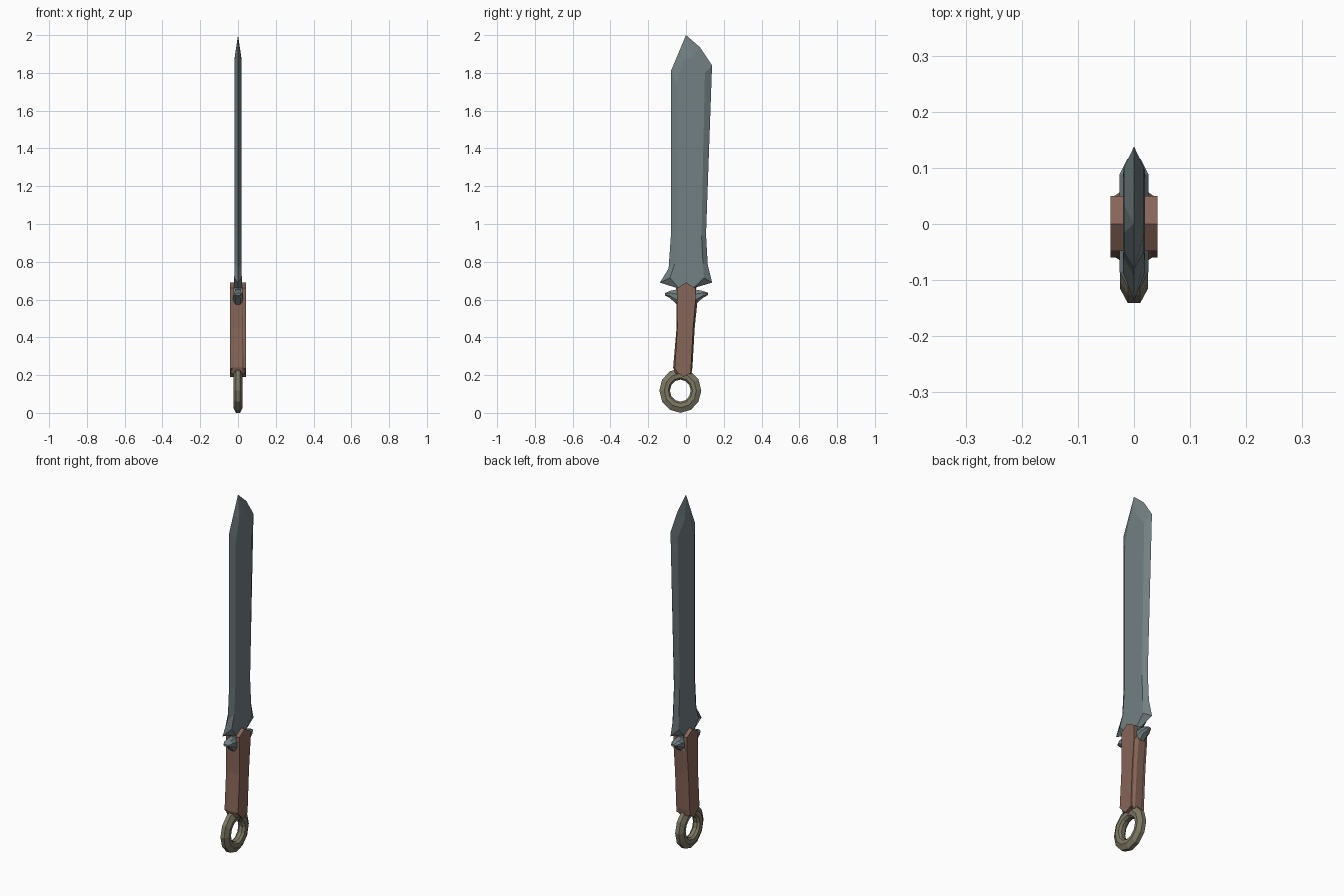
import bpy, bmesh, math

if "Cube" in bpy.data.objects:
    bpy.data.objects.remove(bpy.data.objects["Cube"])


def material(name, rgb):
    m = bpy.data.materials.new(name)
    m.diffuse_color = (*rgb, 1)
    m.use_nodes = True
    m.node_tree.nodes["Principled BSDF"].inputs["Base Color"].default_value = m.diffuse_color
    return m


steel = material("blue grey steel", (0.17, 0.215, 0.225))
leather = material("brown leather", (0.24, 0.13, 0.095))
bronze = material("dull bronze", (0.205, 0.19, 0.13))


def loft(name, rings, mat, closed=False):
    """Skin equal-sized rings of (x, y, z) points; closed joins last to first."""
    bm = bmesh.new()
    rows = [[bm.verts.new(p) for p in r] for r in rings]
    n = len(rows[0])
    pairs = list(zip(rows, rows[1:])) + ([(rows[-1], rows[0])] if closed else [])
    for a, b in pairs:
        for i in range(n):
            j = (i + 1) % n
            bm.faces.new((a[i], a[j], b[j], b[i]))
    if not closed:
        bm.faces.new(rows[0])
        bm.faces.new(rows[-1])
    bmesh.ops.remove_doubles(bm, verts=bm.verts, dist=0.0004)
    bmesh.ops.recalc_face_normals(bm, faces=bm.faces)
    me = bpy.data.meshes.new(name)
    bm.to_mesh(me)
    bm.free()
    me.materials.append(mat)
    ob = bpy.data.objects.new(name, me)
    bpy.context.collection.objects.link(ob)
    return ob


def blade_ring(h, el, il, ir, er):
    """Edge, two ridges, edge; ridges mirrored across x."""
    return [(0, *el), (h, *il), (h, *ir), (0, *er), (-h, *ir), (-h, *il)]


# Blade: double bevelled, flared at the base, asymmetric tip
tip = (0.0, 2.0)
loft("blade", [
    blade_ring(0.018, (-0.045, 0.56), (-0.04, 0.56), (0.04, 0.56), (0.045, 0.56)),
    blade_ring(0.020, (-0.052, 0.662), (-0.04, 0.662), (0.04, 0.662), (0.055, 0.665)),
    blade_ring(0.020, (-0.138, 0.69), (-0.085, 0.715), (0.095, 0.715), (0.138, 0.69)),
    blade_ring(0.019, (-0.092, 0.765), (-0.06, 0.79), (0.09, 0.79), (0.115, 0.785)),
    blade_ring(0.018, (-0.08, 0.94), (-0.05, 0.94), (0.082, 0.94), (0.106, 0.945)),
    blade_ring(0.018, (-0.08, 1.81), (-0.05, 1.74), (0.10, 1.80), (0.138, 1.84)),
    blade_ring(0.018, (-0.04, 1.905), (-0.015, 1.87), (0.035, 1.88), (0.075, 1.935)),
    blade_ring(0.0, tip, tip, tip, tip),
], steel)

# Guard: spiked crossbar tapering to blunt tips
guard = []
for y, z, hz, hx in [(-0.112, 0.628, 0.006, 0.012), (-0.085, 0.627, 0.019, 0.026),
                     (-0.045, 0.612, 0.042, 0.026), (0.045, 0.612, 0.042, 0.026),
                     (0.088, 0.627, 0.019, 0.026), (0.116, 0.63, 0.006, 0.012)]:
    guard.append([(hx * a, y, z + hz * b) for a, b in
                  [(1, 0.4), (0.5, 1), (-0.5, 1), (-1, 0.4),
                   (-1, -0.4), (-0.5, -1), (0.5, -1), (1, -0.4)]])
loft("guard", guard, steel)

# Grip core: leaning hexagonal section, wider than the side plates
core = []
for z, y0, y1 in [(0.205, -0.055, 0.028), (0.24, -0.068, 0.034),
                  (0.45, -0.05, 0.046), (0.585, -0.05, 0.06), (0.615, -0.045, 0.05)]:
    core.append([(0.020, y0, z), (0.038, y0 + 0.012, z), (0.038, y1 - 0.012, z),
                 (0.020, y1, z), (-0.020, y1, z), (-0.038, y1 - 0.012, z),
                 (-0.038, y0 + 0.012, z), (-0.020, y0, z)])
loft("grip_core", core, leather)

# Grip plates: pointed slabs on both sides
outline = [(0, 0.69), (0.05, 0.66), (0.05, 0.585), (0.038, 0.45), (0.025, 0.21),
           (-0.015, 0.19), (-0.06, 0.235), (-0.046, 0.45), (-0.048, 0.66)]
for side, label in [(1, "right"), (-1, "left")]:
    loft(f"grip_plate_{label}",
         [[(side * x, y, z) for y, z in outline] for x in (0.02, 0.042)], leather)

# Pommel ring: twelve sides, bevelled section
section = [(0.111, 0.011), (0.085, 0.025), (0.064, 0.022), (0.055, 0.010),
           (0.055, -0.010), (0.064, -0.022), (0.085, -0.025), (0.111, -0.011)]
ring = []
for k in range(12):
    a = math.tau * k / 12
    ring.append([(x, -0.03 + r * math.cos(a), 0.118 + r * 1.06 * math.sin(a))
                 for r, x in section])
loft("pommel_ring", ring, bronze, closed=True)
